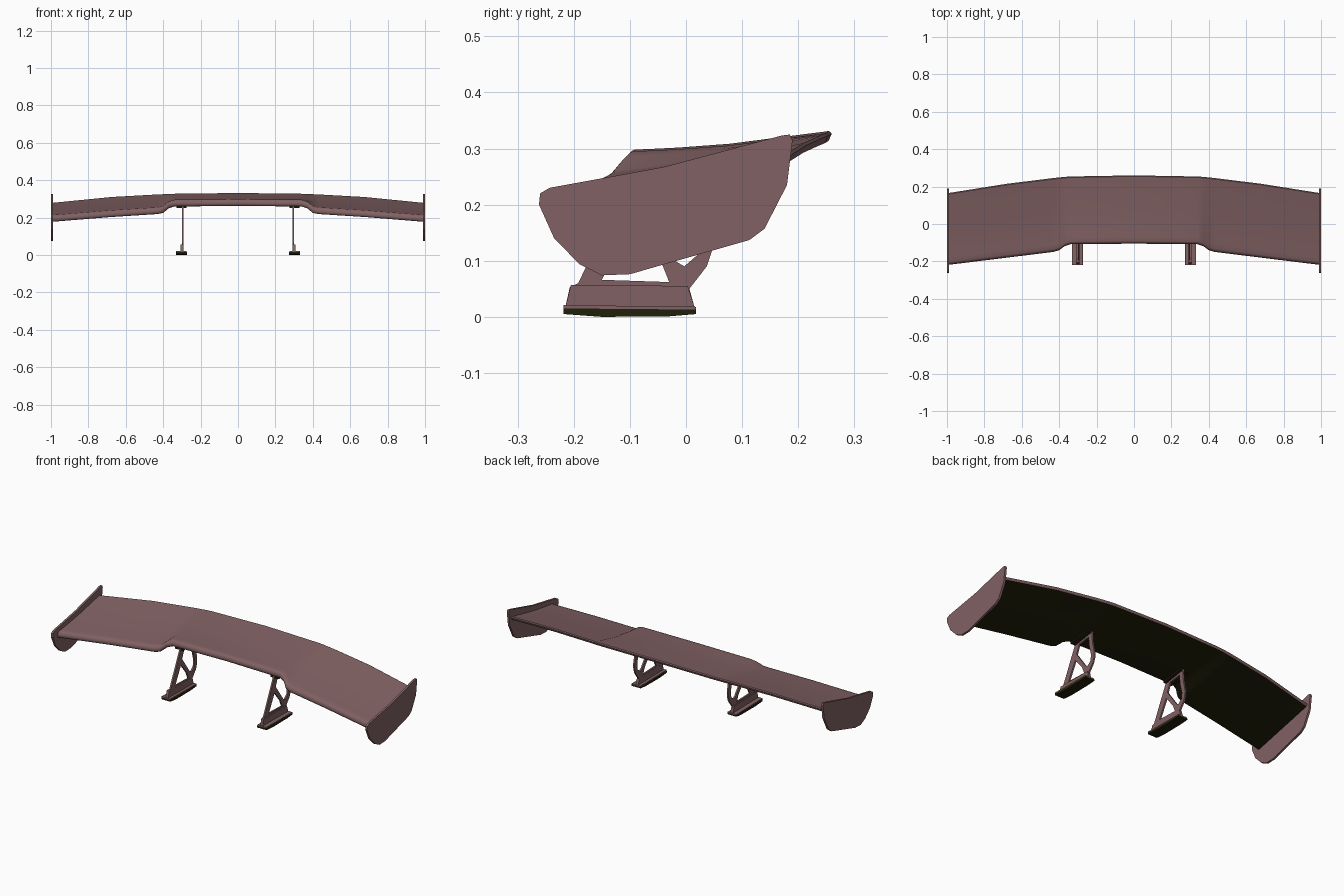
import bpy, bmesh, math

cube = bpy.data.objects.get("Cube")
if cube:
    bpy.data.objects.remove(cube, do_unlink=True)


def material(name, rgb):
    m = bpy.data.materials.new(name)
    m.use_nodes = True
    m.diffuse_color = (*rgb, 1)
    m.node_tree.nodes["Principled BSDF"].inputs["Base Color"].default_value = (*rgb, 1)
    return m


mauve = material("dusty mauve", (0.22, 0.12, 0.125))
dark = material("dark olive", (0.014, 0.014, 0.003))


def add_object(name, mesh):
    ob = bpy.data.objects.new(name, mesh)
    bpy.context.collection.objects.link(ob)
    return ob


def side_plate(name, outlines, x, width, mat):
    """Extrude a (y, z) outline, with optional holes, across x."""
    cu = bpy.data.curves.new(name, 'CURVE')
    cu.dimensions = '2D'
    cu.fill_mode = 'BOTH'
    cu.extrude = width / 2
    for pts in outlines:
        sp = cu.splines.new('POLY')
        sp.points.add(len(pts) - 1)
        for p, (y, z) in zip(sp.points, pts):
            p.co = (y, z, 0, 1)
        sp.use_cyclic_u = True
    tmp = bpy.data.objects.new(name + "_outline", cu)
    bpy.context.collection.objects.link(tmp)
    deps = bpy.context.evaluated_depsgraph_get()
    mesh = bpy.data.meshes.new_from_object(tmp.evaluated_get(deps))
    bpy.data.objects.remove(tmp, do_unlink=True)
    bm = bmesh.new()
    bm.from_mesh(mesh)
    bmesh.ops.remove_doubles(bm, verts=bm.verts, dist=1e-5)
    bmesh.ops.recalc_face_normals(bm, faces=bm.faces)
    for f in bm.faces:
        f.smooth = False
        f.material_index = 0
    bm.to_mesh(mesh)
    bm.free()
    mesh.materials.clear()
    mesh.materials.append(mat)
    ob = add_object(name, mesh)
    ob.rotation_euler = (math.pi / 2, 0, math.pi / 2)
    ob.location.x = x


# Wing blade: stations of (x, front y, front z, back y, back z)
half = [(0, -.105, .26, .26, .332), (.34, -.108, .257, .254, .328),
        (.37, -.118, .247, .252, .327), (.40, -.14, .221, .249, .326),
        (.43, -.149, .215, .246, .325), (.68, -.18, .199, .215, .311),
        (.99, -.218, .174, .166, .28)]
stations = [(-s[0], *s[1:]) for s in reversed(half[1:])] + half
# Section as (fraction of chord, height above the lower line): round nose first
NOSE = 8
section = [(.04 * (1 - math.sin(math.pi * a / NOSE)),
            .018 * (1 - math.cos(math.pi * a / NOSE))) for a in range(NOSE + 1)]
section += [(.1, .0335), (.25, .028), (.5, .021), (.985, .017), (1, .012),
            (.985, 0), (.5, 0)]

bm = bmesh.new()
rings = []
for x, y0, z0, y1, z1 in stations:
    drop = z1 - .017 - z0
    rings.append([bm.verts.new((x, y0 + t * (y1 - y0), z0 + t * drop + h))
                  for t, h in section])
n = len(section)
for a, b in zip(rings, rings[1:]):
    for i in range(n):
        j = (i + 1) % n
        f = bm.faces.new((a[i], a[j], b[j], b[i]))
        f.material_index = int(i == 0 or i >= n - 2)   # dark underside
bm.faces.new(rings[0])
bm.faces.new(rings[-1])
bmesh.ops.recalc_face_normals(bm, faces=bm.faces)
mesh = bpy.data.meshes.new("wing_blade")
mesh.materials.append(mauve)
mesh.materials.append(dark)
bm.to_mesh(mesh)
bm.free()
wing = add_object("wing_blade", mesh)
bpy.context.view_layer.objects.active = wing
wing.select_set(True)
bpy.ops.object.shade_smooth_by_angle(angle=math.radians(35))

# Outlines of the side parts
end_outline = [(-.262, .2), (-.26, .22), (-.243, .23), (-.04, .267), (.17, .323),
               (.185, .325), (.19, .315), (.18, .235), (.14, .157), (.113, .137),
               (-.1, .076), (-.15, .074), (-.19, .094), (-.235, .14)]
stand_outline = [(-.215, .018), (-.207, .053), (-.192, .06), (-.105, .245),
                 (-.10, .258), (.03, .278), (.035, .21), (.048, .15), (.047, .12),
                 (.037, .09), (.006, .05), (.015, .018)]
front_hole = [(-.15, .066), (-.03, .062), (-.045, .1), (-.098, .165)]
rear_hole = [(-.003, .09), (-.02, .1), (-.088, .195), (-.068, .245),
             (.005, .255), (.01, .2), (.024, .145), (.02, .11)]
bracket_outline = [(-.10, .25), (.03, .27), (.03, .283), (-.10, .264)]
rail_outline = [(-.215, .018), (-.205, .057), (.003, .055), (.015, .018)]
top_outline = [(-.218, .015), (-.218, .021), (.018, .018), (.018, .013)]
pad_outline = [(-.218, .005), (-.218, .015), (.018, .013), (.018, .005),
               (-.03, .001), (-.15, 0)]

for side, s in (("left", 1), ("right", -1)):
    side_plate(side + "_end_plate", [end_outline], s * .994, .012, mauve)
    side_plate(side + "_stand", [stand_outline, front_hole, rear_hole], s * .296, .009, mauve)
    side_plate(side + "_wing_bracket", [bracket_outline], s * .302, .054, dark)
    side_plate(side + "_foot_rail", [rail_outline], s * .299, .016, mauve)
    side_plate(side + "_foot_top", [top_outline], s * .303, .056, mauve)
    side_plate(side + "_foot_pad", [pad_outline], s * .303, .058, dark)
